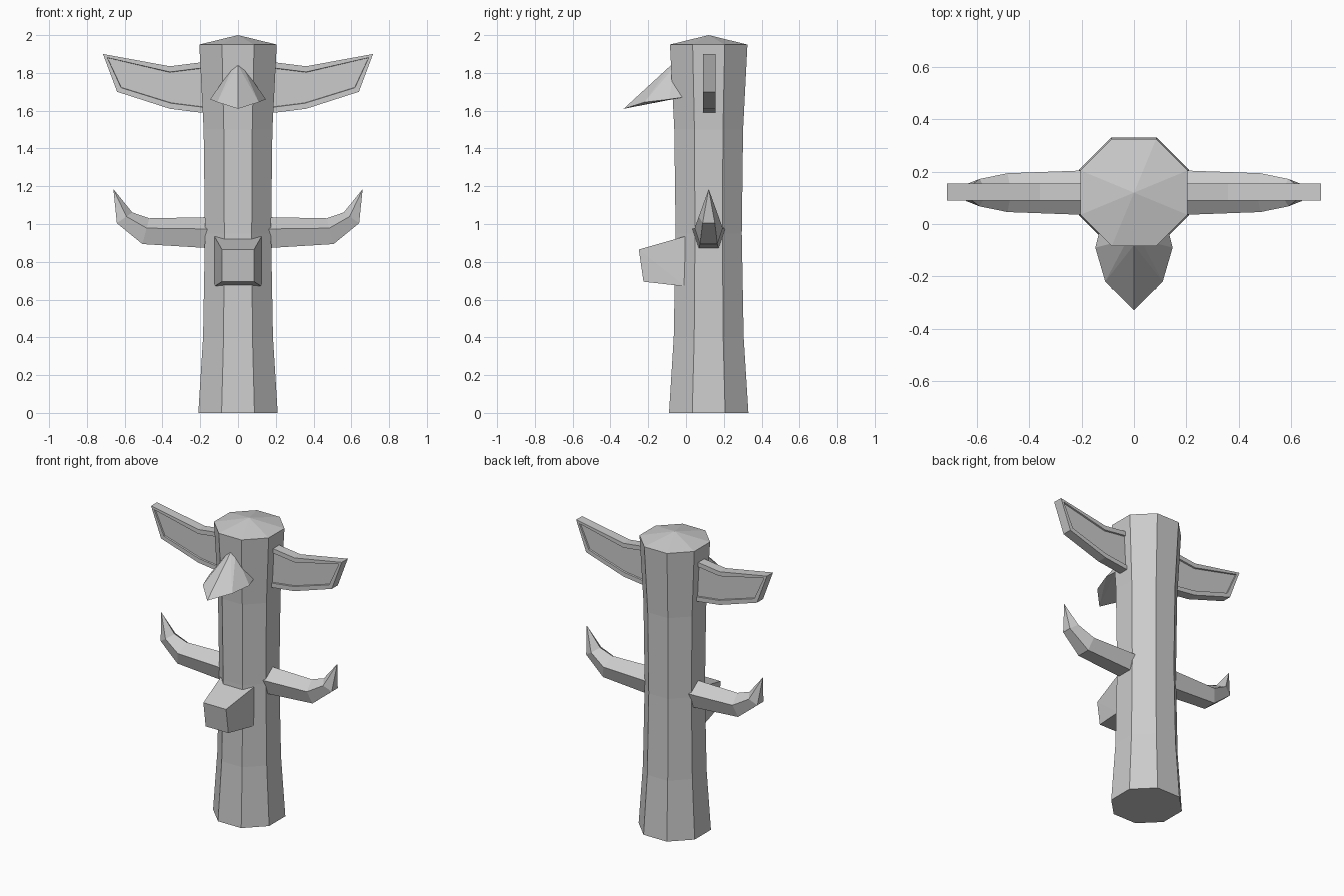
import bpy, bmesh, math
from mathutils import Vector

old = bpy.data.objects.get("Cube")
if old:
    bpy.data.objects.remove(old, do_unlink=True)

CENTRE_Y = 0.12

# Single plain material
grey = bpy.data.materials.new("light grey")
grey.use_nodes = True
COLOUR = (0.6, 0.6, 0.6, 1)
grey.diffuse_color = COLOUR
grey.node_tree.nodes["Principled BSDF"].inputs["Base Color"].default_value = COLOUR


def finish(bm, name):
    """Turn a bmesh into a flat shaded object."""
    bmesh.ops.recalc_face_normals(bm, faces=bm.faces)
    mesh = bpy.data.meshes.new(name)
    bm.to_mesh(mesh)
    bm.free()
    mesh.materials.append(grey)
    obj = bpy.data.objects.new(name, mesh)
    bpy.context.collection.objects.link(obj)
    return obj


def loft(bm, rings, tip=None):
    """Skin matching rings of points, capped, with an optional pointed end."""
    loops = [[bm.verts.new(p) for p in ring] for ring in rings]
    n = len(loops[0])
    for a, b in zip(loops, loops[1:]):
        for i in range(n):
            j = (i + 1) % n
            bm.faces.new((a[i], a[j], b[j], b[i]))
    bm.faces.new(loops[0])
    if tip is None:
        bm.faces.new(loops[-1])
    else:
        point = bm.verts.new(tip)
        for i in range(n):
            bm.faces.new((loops[-1][i], loops[-1][(i + 1) % n], point))


def hull(name, points):
    bm = bmesh.new()
    for p in points:
        bm.verts.new(p)
    bmesh.ops.convex_hull(bm, input=bm.verts[:])
    bmesh.ops.dissolve_limit(bm, angle_limit=0.01, verts=bm.verts[:], edges=bm.edges[:])
    return finish(bm, name)


# Pole: flared octagon with a low pointed top
def octagon(z, apothem):
    r = apothem / math.cos(math.pi / 8)
    angles = [math.pi / 8 + k * math.pi / 4 for k in range(8)]
    return [(r * math.cos(a), CENTRE_Y + r * math.sin(a), z) for a in angles]


bm = bmesh.new()
profile = [(0, 0.21), (0.4, 0.185), (0.95, 0.175), (1.5, 0.182), (1.95, 0.205)]
loft(bm, [octagon(z, a) for z, a in profile], (0, CENTRE_Y, 2))
finish(bm, "pole")

# Wings: flat plates with a shallow sunk panel on both faces
WING = [(0.1, 1.86), (0.2, 1.855), (0.36, 1.835), (0.715, 1.90),
        (0.64, 1.70), (0.36, 1.61), (0.2, 1.59), (0.1, 1.585)]


def wing(name, side):
    bm = bmesh.new()
    loft(bm, [[(side * x, y, z) for x, z in WING] for y in (0.09, 0.155)])
    bmesh.ops.recalc_face_normals(bm, faces=bm.faces)
    panels = [f for f in bm.faces if len(f.verts) == len(WING)]
    bmesh.ops.inset_individual(bm, faces=panels, thickness=0.03)
    bmesh.ops.inset_individual(bm, faces=panels, thickness=0.002, depth=-0.01)
    finish(bm, name)


# Arms: five sided tubes bent upwards to a point
ARM = [(0.12, 0.945, 0.092, 0), (0.49, 0.955, 0.078, 15), (0.605, 1.03, 0.055, 55)]


def arm(name, side):
    rings = []
    for x, z, r, tilt in ARM:
        t = math.radians(tilt)
        up = Vector((-math.sin(t), 0, math.cos(t)))
        ring = []
        for k in range(5):
            a = k * math.tau / 5
            p = Vector((x, CENTRE_Y, z)) + r * (math.cos(a) * up + math.sin(a) * Vector((0, 1, 0)))
            ring.append((side * p.x, p.y, p.z))
        rings.append(ring)
    bm = bmesh.new()
    loft(bm, rings, (side * 0.66, CENTRE_Y, 1.185))
    finish(bm, name)


for label, side in (("left", 1), ("right", -1)):
    wing(label + "_wing", side)
    arm(label + "_arm", side)

# Beak: faceted wedge pointing forward and down
half = [(0.13, -0.02, 1.67), (0.148, -0.09, 1.66), (0.11, -0.22, 1.645), (0.025, -0.06, 1.835)]
beak = [(s * x, y, z) for x, y, z in half for s in (1, -1)]
hull("beak", beak + [(0, -0.33, 1.61), (0, -0.08, 1.84)])

# Snout: tapered block
snout = [(0.125, -0.005, 0.935), (0.125, -0.005, 0.67), (0.085, -0.25, 0.865), (0.085, -0.225, 0.695)]
hull("snout", [(s * x, y, z) for x, y, z in snout for s in (1, -1)])
